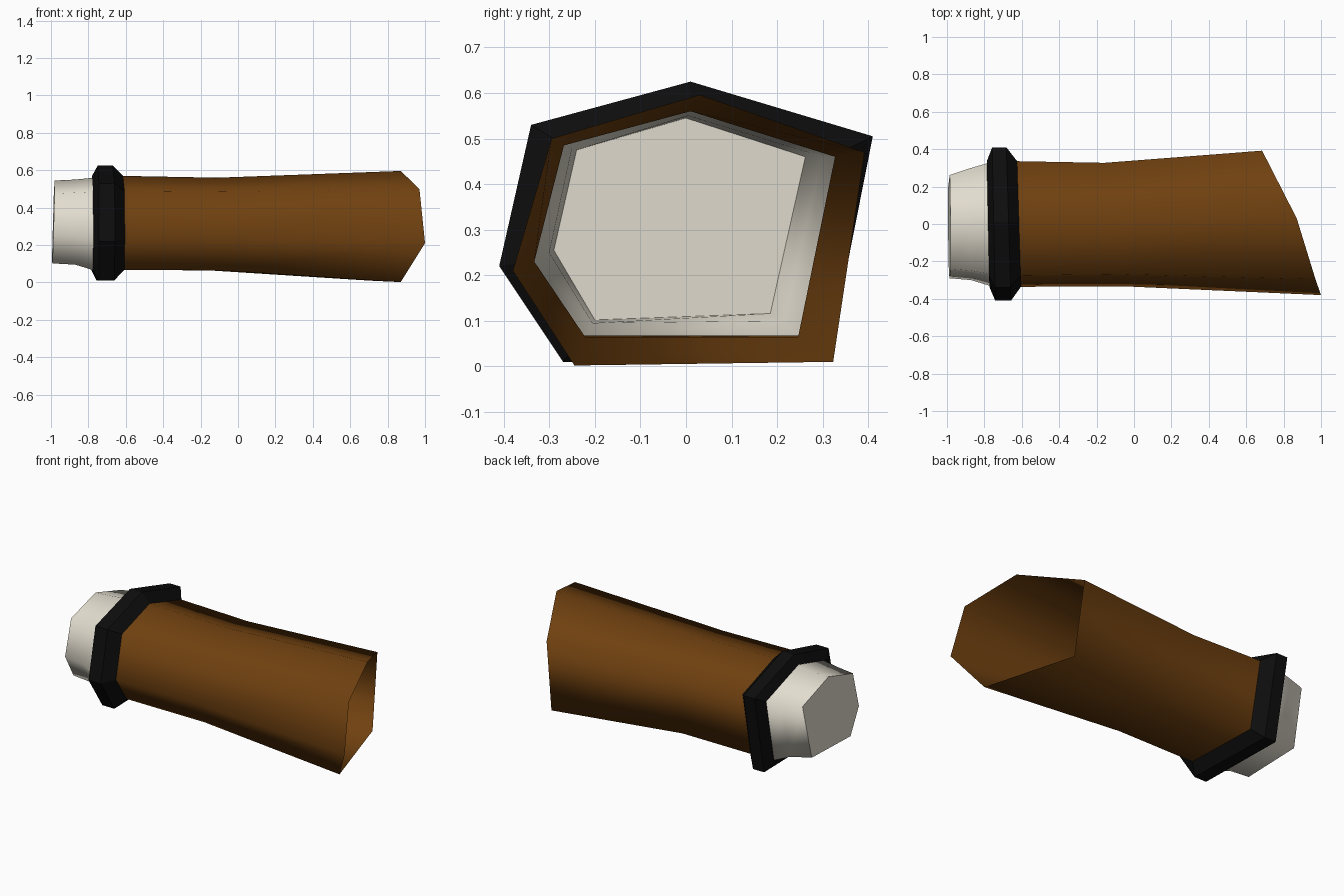
import bpy, bmesh, math

if "Cube" in bpy.data.objects:
    bpy.data.objects.remove(bpy.data.objects["Cube"])


def material(name, rgb):
    m = bpy.data.materials.new(name)
    m.diffuse_color = (*rgb, 1)
    m.use_nodes = True
    m.node_tree.nodes["Principled BSDF"].inputs["Base Color"].default_value = m.diffuse_color
    return m


BROWN = material("brown cloth", (0.16, 0.052, 0.005))
BLACK = material("black trim", (0.004, 0.004, 0.004))
CREAM = material("cream skin", (0.76, 0.72, 0.62))

# Six-sided cross-sections as (y, z), starting at the top corner
CUFF = [(0.01, 0.625), (0.41, 0.505), (0.312, 0.01), (-0.27, 0.01), (-0.41, 0.22), (-0.34, 0.53)]
SLEEVE = [(0.01, 0.57), (0.336, 0.468), (0.256, 0.068), (-0.225, 0.068), (-0.336, 0.23), (-0.275, 0.49)]
WAIST = [(0.01, 0.56), (0.327, 0.46), (0.246, 0.064), (-0.221, 0.064), (-0.333, 0.23), (-0.268, 0.485)]
WRIST = [(0.005, 0.55), (0.30, 0.46), (0.215, 0.1), (-0.205, 0.095), (-0.30, 0.25), (-0.25, 0.48)]
STUMP = [(0.0, 0.545), (0.262, 0.46), (0.185, 0.116), (-0.2, 0.102), (-0.29, 0.255), (-0.24, 0.475)]
MOUTH = [(0.03, 0.596), (0.392, 0.47), (0.323, 0.01), (-0.245, 0.002), (-0.38, 0.21), (-0.295, 0.50)]
MOUTH_X = [0.87, 0.685, 0.70, 0.87, 1.0, 0.97]


def ring(section, x, slope=0.0, tilt=0.0):
    """Place a section across x, leaning with y and z."""
    return [(x + slope * y + tilt * (z - 0.3), y, z) for y, z in section]


def loft(name, rings, mat, cap=False, angle=180):
    """Skin six-sided rings that run from -x to +x."""
    bm = bmesh.new()
    rows = [[bm.verts.new(p) for p in r] for r in rings]
    for a, b in zip(rows, rows[1:]):
        for i in range(6):
            j = (i + 1) % 6
            # Winding gives outward normals
            f = bm.faces.new((a[i], b[i], b[j], a[j]))
            f.normal_update()
            c = f.calc_center_median()
            if f.normal.y * c.y + f.normal.z * (c.z - 0.3) < 0:
                f.normal_flip()
            f.smooth = True
    if cap:
        end = bm.faces.new(rows[0])
        end.normal_update()
        if end.normal.x > 0:
            end.normal_flip()
        for e in end.edges:
            e.smooth = False
    for e in bm.edges:
        if len(e.link_faces) == 2 and e.calc_face_angle(0) > math.radians(angle):
            e.smooth = False
    me = bpy.data.meshes.new(name)
    bm.to_mesh(me)
    bm.free()
    me.materials.append(mat)
    ob = bpy.data.objects.new(name, me)
    bpy.context.collection.objects.link(ob)
    return ob


# Hollow sleeve with a slanted open mouth
loft("sleeve", [ring(SLEEVE, -0.63, -0.03), ring(WAIST, -0.11, -0.15),
                [(x, y, z) for x, (y, z) in zip(MOUTH_X, MOUTH)]], BROWN)

# Raised band around the wrist
loft("cuff", [ring(SLEEVE, -0.78, -0.02), ring(CUFF, -0.75, -0.02),
              ring(CUFF, -0.67, -0.03), ring(SLEEVE, -0.615, -0.03)], BLACK, angle=20)

# Stump of the arm, closed at the outer end
loft("arm_stump", [ring(STUMP, -0.988, -0.008, 0.03), ring(WRIST, -0.87),
                   ring(WAIST, -0.77, -0.02), ring(SLEEVE, -0.63, -0.03)], CREAM, cap=True)
